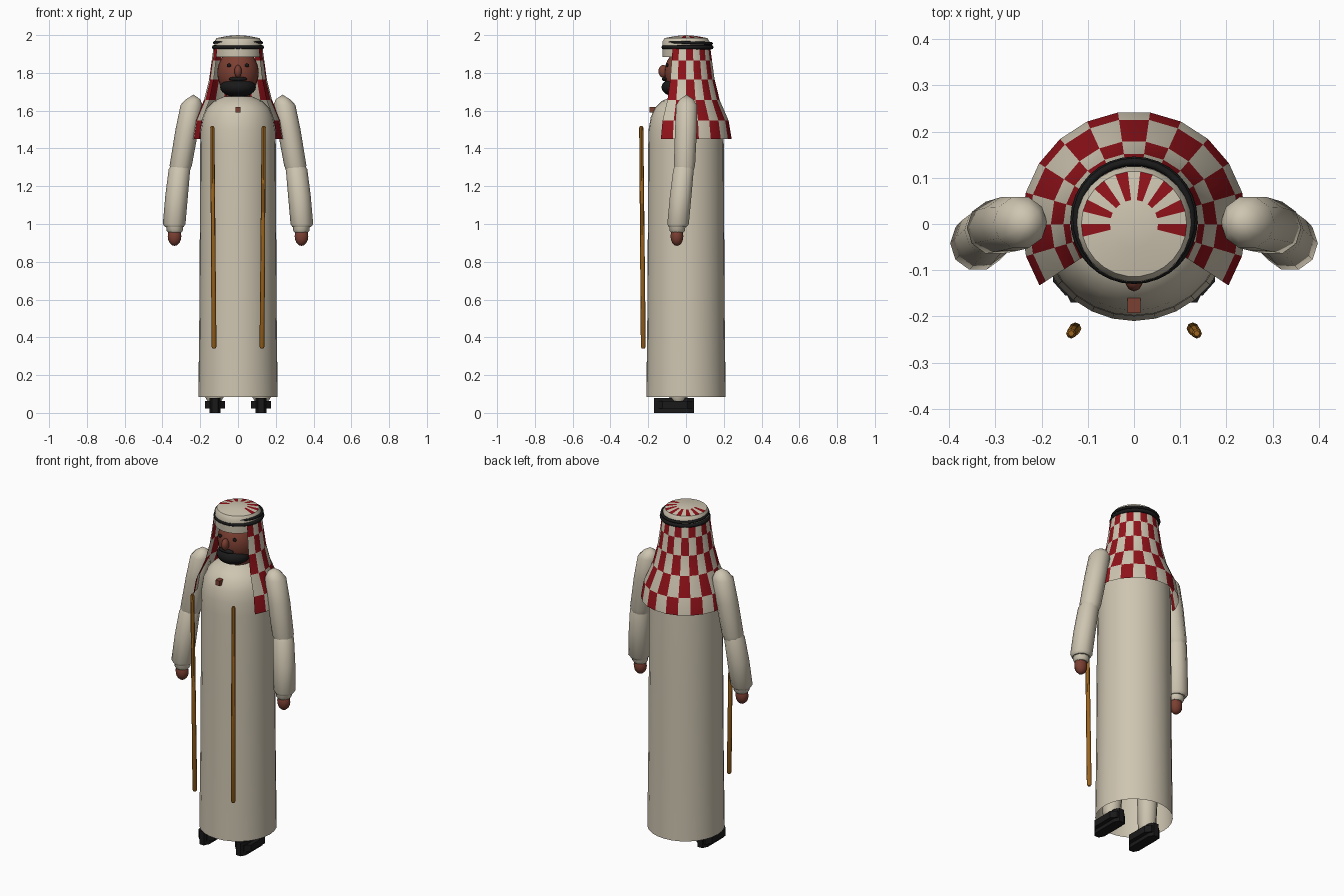
import bpy, bmesh
from math import sin, cos, radians, tau
from mathutils import Vector

old = bpy.data.objects.get("Cube")
if old:
    bpy.data.objects.remove(old)


def material(name, rgb):
    m = bpy.data.materials.new(name)
    m.use_nodes = True
    m.diffuse_color = (*rgb, 1)
    bsdf = m.node_tree.nodes["Principled BSDF"]
    bsdf.inputs["Base Color"].default_value = (*rgb, 1)
    bsdf.inputs["Roughness"].default_value = 0.8
    return m


CREAM = material("cream cloth", (0.62, 0.56, 0.44))
RED = material("dark red check", (0.28, 0.006, 0.01))
SKIN = material("brown skin", (0.2, 0.05, 0.032))
BLACK = material("black", (0.01, 0.01, 0.01))
WOOD = material("golden wood", (0.34, 0.13, 0.012))


def smooth(obj, angle=40):
    bpy.ops.object.select_all(action='DESELECT')
    obj.select_set(True)
    bpy.context.view_layer.objects.active = obj
    bpy.ops.object.shade_smooth_by_angle(angle=radians(angle))


def finish(name, bm, mats, angle=40):
    mesh = bpy.data.meshes.new(name)
    bm.to_mesh(mesh)
    bm.free()
    obj = bpy.data.objects.new(name, mesh)
    bpy.context.collection.objects.link(obj)
    for m in mats:
        mesh.materials.append(m)
    if angle:
        smooth(obj, angle)
    return obj


def rings(name, sections, sides, mats, start=0, span=360, rule=None, caps=False, angle=40):
    """Skin horizontal rings (x, y, z, radius); rule(row, column) picks a colour."""
    bm = bmesh.new()
    closed = span == 360
    count = sides if closed else sides + 1
    grid = []
    for x, y, z, r in sections:
        turn = [radians(start + span * i / sides) for i in range(count)]
        grid.append([bm.verts.new((x + r * cos(a), y + r * sin(a), z)) for a in turn])
    for row in range(len(grid) - 1):
        low, high = grid[row], grid[row + 1]
        for c in range(sides):
            d = (c + 1) % count
            f = bm.faces.new((low[c], low[d], high[d], high[c]))
            f.material_index = rule(row, c) if rule else 0
    if caps:
        bm.faces.new(grid[0][::-1])
        bm.faces.new(grid[-1])
    bmesh.ops.remove_doubles(bm, verts=bm.verts, dist=0.0001)
    return finish(name, bm, mats, angle)


def lathe(name, profile, sides, mats, **kw):
    return rings(name, [(0, 0, z, r) for r, z in profile], sides, mats, **kw)


def ball(name, center, size, mat, u=20, v=12):
    bm = bmesh.new()
    bmesh.ops.create_uvsphere(bm, u_segments=u, v_segments=v, radius=1)
    bmesh.ops.scale(bm, vec=size, verts=bm.verts)
    bmesh.ops.translate(bm, vec=center, verts=bm.verts)
    return finish(name, bm, [mat], 60)


def torus(name, center, major, minor, mat, tilt=0):
    bpy.ops.mesh.primitive_torus_add(location=center, rotation=(tilt, 0, 0), major_radius=major,
                                     minor_radius=minor, major_segments=32, minor_segments=8)
    obj = bpy.context.object
    obj.name = name
    obj.data.materials.append(mat)
    smooth(obj, 60)


def prism(name, outline, z0, z1, mat):
    bm = bmesh.new()
    base = bm.faces.new([bm.verts.new((x, y, z0)) for x, y in outline])
    top = bmesh.ops.extrude_face_region(bm, geom=[base])["geom"]
    bmesh.ops.translate(bm, vec=(0, 0, z1 - z0),
                        verts=[v for v in top if isinstance(v, bmesh.types.BMVert)])
    bmesh.ops.recalc_face_normals(bm, faces=bm.faces)
    return finish(name, bm, [mat], 0)


# Long robe, open at the hem
lathe("robe", [(0.21, 0.085), (0.205, 0.5), (0.202, 1.0), (0.2, 1.42), (0.198, 1.5),
               (0.187, 1.565), (0.165, 1.615), (0.13, 1.65), (0.075, 1.675)], 28, [CREAM])
lathe("neck", [(0.065, 1.6), (0.062, 1.74)], 16, [SKIN])
prism("chest_button", [(-0.014, -0.193), (0.014, -0.193), (0.014, -0.16), (-0.014, -0.16)],
      1.59, 1.62, SKIN)

# Head and face
ball("head", (0, 0, 1.8), (0.11, 0.115, 0.13), SKIN)
ball("beard", (0, -0.042, 1.724), (0.095, 0.088, 0.052), BLACK)
ball("nose", (0, -0.12, 1.808), (0.02, 0.026, 0.034), SKIN, 10, 8)
ball("moustache", (0, -0.112, 1.768), (0.05, 0.016, 0.012), BLACK, 12, 6)
for s, side in ((1, "left"), (-1, "right")):
    ball(side + "_eye", (s * 0.048, -0.1, 1.84), (0.012, 0.007, 0.01), BLACK, 10, 6)

# Checked head cloth, open around the face
lathe("head_cloth", [(0.244, 1.45), (0.228, 1.547), (0.18, 1.657), (0.153, 1.765),
                     (0.139, 1.865), (0.13, 1.935)], 15, [CREAM, RED], start=-33, span=246,
      rule=lambda row, col: (row + col + 1) % 2)

# Cap with red rays everywhere except over the forehead
SECTORS = 26


def cap_color(row, col):
    step = min(col, SECTORS - col)
    return int(row == 3 and step % 2 == 1 and step <= 7)


lathe("cap", [(0.124, 1.885), (0.126, 1.935), (0.125, 1.966), (0.114, 1.984), (0.052, 1.996),
              (0, 2.0)], SECTORS, [CREAM, RED], start=90 - 180 / SECTORS, rule=cap_color)

# Double black head cord
torus("lower_cord", (0, 0.008, 1.936), 0.127, 0.011, BLACK)
torus("upper_cord", (0, 0.01, 1.96), 0.125, 0.008, BLACK, radians(-2))

for s, side in ((1, "left"), (-1, "right")):
    # Sleeves with a pointed shoulder, cuff and hand
    rings(side + "_upper_sleeve",
          [(s * x, y, z, r) for x, y, z, r in
           ((0.305, -0.008, 1.28, 0.05), (0.303, -0.008, 1.31, 0.059), (0.27, 0, 1.5, 0.061),
            (0.246, 0.003, 1.63, 0.058), (0.238, 0.003, 1.66, 0.038), (0.235, 0.003, 1.685, 0))],
          10, [CREAM])
    rings(side + "_lower_sleeve",
          [(s * x, y, z, r) for x, y, z, r in
           ((0.337, -0.044, 0.985, 0.05), (0.338, -0.042, 1.0, 0.06), (0.325, -0.028, 1.15, 0.06),
            (0.31, -0.013, 1.29, 0.057), (0.305, -0.008, 1.325, 0.04))],
          10, [CREAM], caps=True)
    rings(side + "_cuff", [(s * 0.334, -0.046, 0.955, 0.034), (s * 0.335, -0.046, 0.965, 0.043),
                           (s * 0.337, -0.045, 1.0, 0.045)], 10, [CREAM], caps=True)
    ball(side + "_hand", (s * 0.336, -0.048, 0.935), (0.038, 0.034, 0.051), SKIN, 10, 8)

    # Trouser legs inside the robe
    rings(side + "_leg", [(s * 0.125, -0.04, 0.06, 0.035), (s * 0.125, -0.04, 0.085, 0.05),
                          (s * 0.12, -0.03, 0.3, 0.058), (s * 0.1, 0, 0.8, 0.065)],
          12, [CREAM], caps=True)

    # Shoes: a wide welt around a narrower body
    for part, w, front, back, z0, z1 in (("shoe_welt", 0.053, -0.155, 0.035, 0.022, 0.062),
                                         ("shoe_body", 0.03, -0.17, 0.042, 0, 0.08)):
        cx, taper = s * 0.122, 0.03
        prism(f"{side}_{part}", [(cx - w, front + taper), (cx - w / 2, front), (cx + w / 2, front),
                                 (cx + w, front + taper), (cx + w, back - taper),
                                 (cx + w / 2, back), (cx - w / 2, back), (cx - w, back - taper)],
              z0, z1, BLACK)

    # Walking sticks in front of the robe
    foot, tip = Vector((s * 0.127, -0.226, 0.34)), Vector((s * 0.136, -0.237, 1.52))
    stations = ((0, 0.007), (0.008, 0.013), (0.992, 0.011), (1, 0.006))
    rings(side + "_stick", [(*foot.lerp(tip, t), r) for t, r in stations], 8, [WOOD], caps=True)
